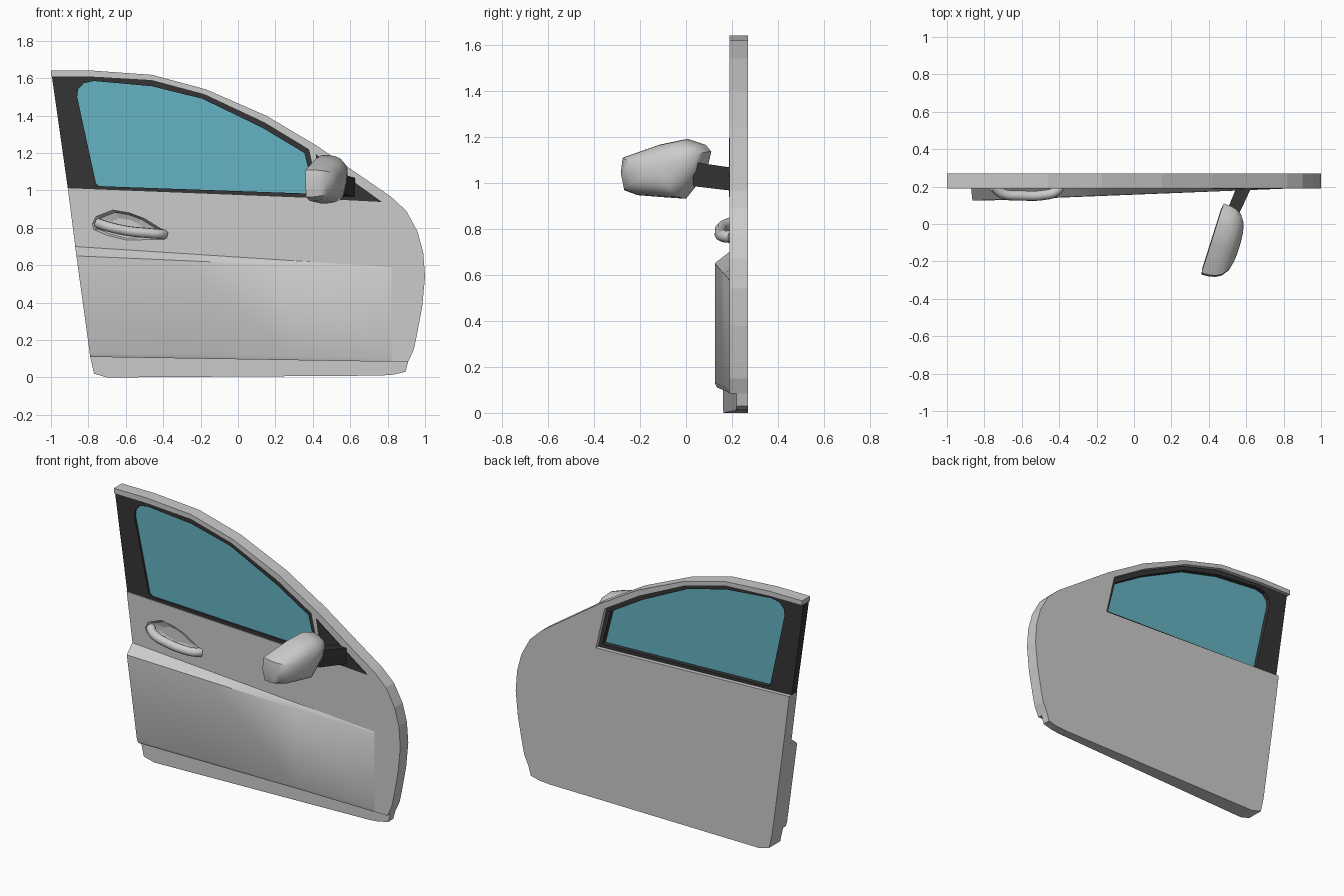
import bpy, bmesh
from mathutils import Vector

if "Cube" in bpy.data.objects:
    bpy.data.objects.remove(bpy.data.objects["Cube"])


def material(name, rgb):
    m = bpy.data.materials.new(name)
    m.diffuse_color = (*rgb, 1)
    m.use_nodes = True
    m.node_tree.nodes["Principled BSDF"].inputs["Base Color"].default_value = m.diffuse_color
    return m


BLACK = material("black_trim", (0.035, 0.035, 0.035))
BLUE = material("blue_glass", (0.13, 0.45, 0.55))


def finish(name, bm, mat=None, smooth=None):
    bmesh.ops.recalc_face_normals(bm, faces=bm.faces)
    me = bpy.data.meshes.new(name)
    bm.to_mesh(me)
    bm.free()
    ob = bpy.data.objects.new(name, me)
    bpy.context.collection.objects.link(ob)
    if mat:
        me.materials.append(mat)
    bpy.ops.object.select_all(action='DESELECT')
    ob.select_set(True)
    bpy.context.view_layer.objects.active = ob
    if smooth:
        bpy.ops.object.shade_smooth_by_angle(angle=smooth)
    return ob


def loft(name, rings, mat=None, smooth=None):
    """Join closed rings of points and cap both ends."""
    bm = bmesh.new()
    loops = [[bm.verts.new(p) for p in r] for r in rings]
    n = len(loops[0])
    for a, b in zip(loops, loops[1:]):
        for i in range(n):
            j = (i + 1) % n
            bm.faces.new((a[i], a[j], b[j], b[i]))
    bm.faces.new(loops[0])
    bm.faces.new(loops[-1])
    return finish(name, bm, mat, smooth)


def prism(name, pts, front, back, mat=None):
    """Extrude an (x, z) outline along y; front may depend on x."""
    f = front if callable(front) else (lambda x: front)
    return loft(name, [[(x, f(x), z) for x, z in pts],
                       [(x, back, z) for x, z in pts]], mat)


def cut(ob, cutter):
    cutter.hide_render = True
    mod = ob.modifiers.new("cut", 'BOOLEAN')
    mod.object = cutter
    mod.solver = 'EXACT'
    bpy.context.view_layer.objects.active = ob
    bpy.ops.object.modifier_apply(modifier=mod.name)
    bpy.data.objects.remove(cutter)


def scaled(pts, s):
    cx = sum(p[0] for p in pts) / len(pts)
    cz = sum(p[1] for p in pts) / len(pts)
    return [(cx + (x - cx) * s, cz + (z - cz) * s) for x, z in pts]


# Door body: lower panel plus roof rail, open at the rear of the window
opening = [(-0.91, 1.012), (0.44, 0.958), (0.38, 1.22), (0.14, 1.365),
           (-0.18, 1.515), (-0.46, 1.59), (-0.77, 1.608), (-0.995, 1.61)]
outer = [(-1, 1.61), (-1, 1.64), (-0.77, 1.64), (-0.46, 1.618), (-0.17, 1.54),
         (0.15, 1.40), (0.42, 1.24), (0.82, 0.965), (0.90, 0.89), (0.96, 0.78),
         (0.99, 0.67), (1, 0.54), (0.985, 0.38), (0.955, 0.22), (0.94, 0.15),
         (0.91, 0.084), (-0.79, 0.11), (-0.86, 0.62)]
body = prism("door_body", opening[:-1] + outer, 0.19, 0.27)

# Handle recess cut into the panel
cup = [(-0.78, 0.82), (-0.76, 0.86), (-0.67, 0.895), (-0.58, 0.88), (-0.5, 0.85),
       (-0.42, 0.80), (-0.37, 0.77), (-0.39, 0.738), (-0.6, 0.735), (-0.7, 0.76),
       (-0.77, 0.79)]
cut(body, loft("cup_cutter", [[(x, y, z) for x, z in scaled(cup, s)]
                              for y, s in ((0.17, 1.0), (0.19, 1.0), (0.212, 0.85), (0.224, 0.5))]))

# Recessed sill strip along the bottom
sill = [(-0.79, 0.11), (0.91, 0.084), (0.895, 0.03), (0.83, 0.015), (0.76, 0.01),
        (-0.70, 0.0), (-0.77, 0.02)]
prism("door_sill", sill, lambda x: 0.16 + 0.06 * (x + 0.79) / 1.69, 0.27)


# Swollen lower skin, fading out toward the front edge
def skin(t):
    def px(z):
        left = -0.79 - 0.137 * (z - 0.11)
        return left + (0.82 - left) * t
    y = 0.125 + 0.0645 * t
    zb = 0.11 - 0.026 * t
    sec = [(0.2, 0.70 - 0.11 * t), (0.19, 0.70 - 0.11 * t), (y, 0.65 - 0.075 * t),
           (y, zb + 0.02), (min(y + 0.01, 0.19), zb), (0.2, zb)]
    return [(px(z), yy, z) for yy, z in sec]


loft("lower_skin", [skin(t) for t in (0, 0.33, 0.67, 1)], smooth=0.6)

# Window glass and black frame
glass = [(-0.76, 1.04), (-0.745, 1.025), (-0.72, 1.022), (0.41, 0.982), (0.355, 1.2),
         (0.13, 1.335), (-0.19, 1.49), (-0.46, 1.557), (-0.77, 1.585),
         (-0.825, 1.573), (-0.855, 1.54), (-0.86, 1.50)]
frame = prism("window_frame", opening, 0.195, 0.245, BLACK)
cut(frame, prism("glass_cutter", glass, 0.1, 0.35))
prism("window_glass", scaled(glass, 1.005), 0.208, 0.216, BLUE)

# Black corner panel carrying the mirror
prism("mirror_panel", [(0.415, 1.195), (0.77, 0.938), (0.45, 0.955)], 0.186, 0.2, BLACK)

# Mirror arm
loft("mirror_arm", [[(x0, y, z0), (x1, y, z0), (x1, y, z1), (x0, y, z1)]
                    for y, x0, x1, z0, z1 in ((0.03, 0.48, 0.55, 0.985, 1.09),
                                              (0.2, 0.55, 0.63, 0.965, 1.065))], BLACK)

# Mirror housing: rim outline domed along the mirror's facing axis
rim = [(-0.27, 1.04), (-0.262, 1.11), (-0.22, 1.125), (-0.10, 1.167), (0.01, 1.19),
       (0.085, 1.165), (0.11, 1.135), (0.09, 1.05), (0.04, 0.98), (0.0, 0.93),
       (-0.1, 0.937), (-0.2, 0.945), (-0.255, 0.965)]
axis = Vector((0.953, -0.302, 0))


def rim_ring(s, d):
    return [Vector((0.445 + 0.316 * y, y, z)) + axis * d for y, z in scaled(rim, s)]


loft("mirror_housing", [rim_ring(s, d) for s, d in
                        ((0.95, 0.012), (0.96, 0.0), (1, 0.0), (0.99, 0.04), (0.95, 0.075), (0.86, 0.106),
                         (0.66, 0.134), (0.4, 0.146), (0.15, 0.15))], smooth=0.7)
loft("mirror_bezel", [rim_ring(0.96, 0.02), rim_ring(0.96, -0.002)], BLACK)
loft("mirror_glass", [rim_ring(0.86, 0.0), rim_ring(0.86, -0.005)], BLUE)

# Door handle: bowed grip
cu = bpy.data.curves.new("door_handle", 'CURVE')
cu.dimensions = '3D'
cu.bevel_depth = 0.027
cu.bevel_resolution = 3
cu.resolution_u = 6
cu.use_fill_caps = True
path = [(-0.75, 0.2, 0.825), (-0.70, 0.162, 0.808), (-0.60, 0.152, 0.785),
        (-0.48, 0.155, 0.772), (-0.42, 0.172, 0.767), (-0.395, 0.2, 0.765)]
sp = cu.splines.new('BEZIER')
sp.bezier_points.add(len(path) - 1)
for bp, p in zip(sp.bezier_points, path):
    bp.co = p
    bp.handle_left_type = bp.handle_right_type = 'AUTO'
handle = bpy.data.objects.new("door_handle", cu)
bpy.context.collection.objects.link(handle)
